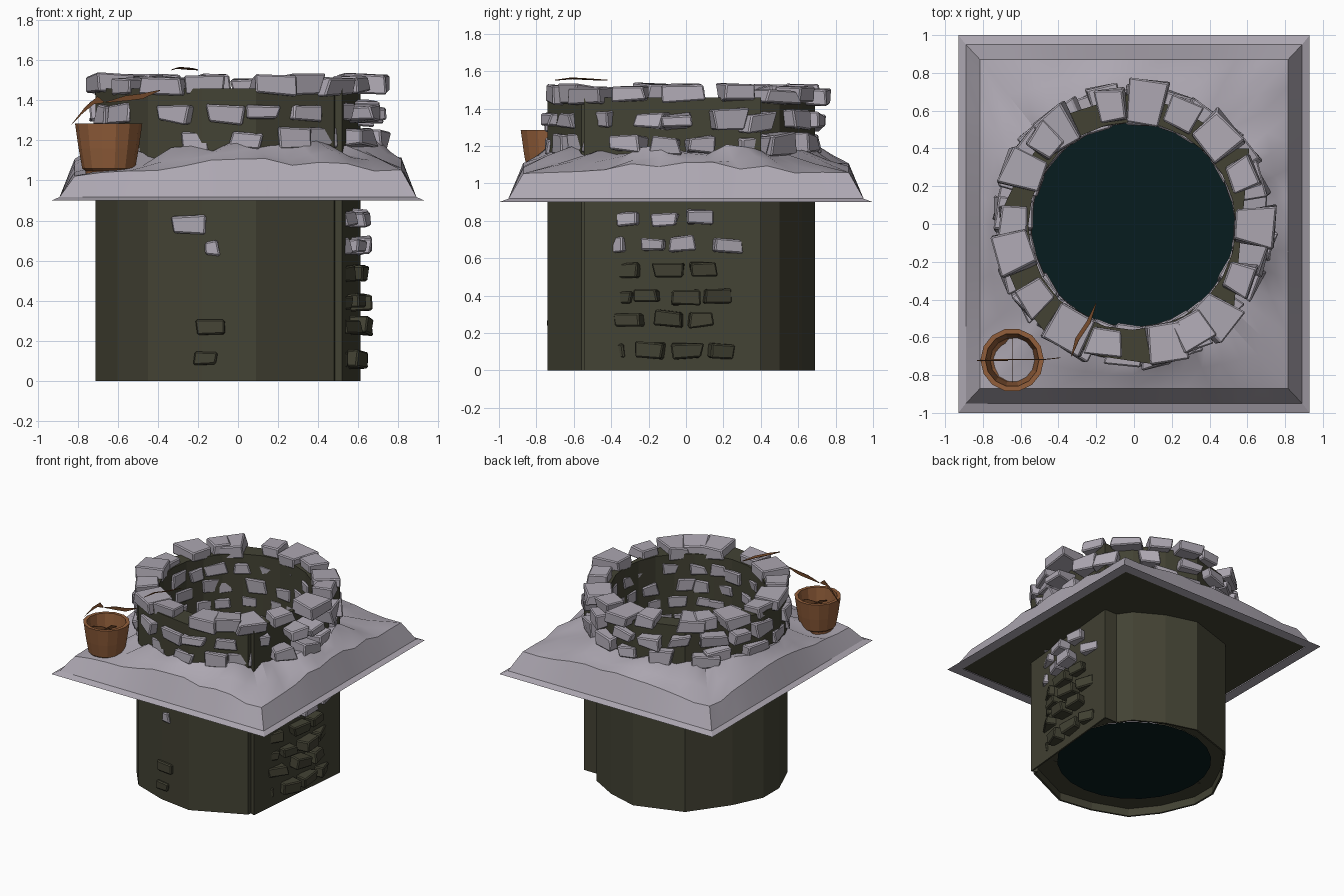
import bpy, bmesh, math, random
from mathutils import Vector, Matrix

if "Cube" in bpy.data.objects:
    bpy.data.objects.remove(bpy.data.objects["Cube"])

random.seed(7)
R = random.uniform


def material(name, rgb):
    m = bpy.data.materials.new(name)
    m.diffuse_color = (*rgb, 1)
    m.use_nodes = True
    m.node_tree.nodes["Principled BSDF"].inputs["Base Color"].default_value = m.diffuse_color
    return m


STONE = material("pale stone", (0.42, 0.39, 0.445))
MORTAR = material("dark olive mortar", (0.056, 0.055, 0.034))
WATER = material("deep teal water", (0.002, 0.012, 0.013))
CLAY = material("terracotta", (0.29, 0.113, 0.043))
TWIG = material("dry brown leaf", (0.16, 0.062, 0.022))


def finish(bm, name, mat):
    me = bpy.data.meshes.new(name)
    bm.to_mesh(me)
    bm.free()
    me.materials.append(mat)
    ob = bpy.data.objects.new(name, me)
    bpy.context.collection.objects.link(ob)
    return ob


def ring_pts(r, n, cx=-0.01, cy=-0.01):
    return [(cx + r * math.cos(2 * math.pi * i / n), cy + r * math.sin(2 * math.pi * i / n)) for i in range(n)]


def holed_prism(name, outer, hole, z0, z1, mat):
    """Extruded outline with a hole through it."""
    cu = bpy.data.curves.new(name, 'CURVE')
    cu.dimensions = '2D'
    cu.fill_mode = 'BOTH'
    cu.extrude = (z1 - z0) / 2
    for pts in (outer, hole):
        sp = cu.splines.new('POLY')
        sp.points.add(len(pts) - 1)
        for p, q in zip(sp.points, pts):
            p.co = (q[0], q[1], 0, 1)
        sp.use_cyclic_u = True
    tmp = bpy.data.objects.new(name + "_outline", cu)
    bpy.context.collection.objects.link(tmp)
    bpy.context.view_layer.update()
    me = bpy.data.meshes.new_from_object(tmp.evaluated_get(bpy.context.evaluated_depsgraph_get()))
    bpy.data.objects.remove(tmp)
    bm = bmesh.new()
    bm.from_mesh(me)
    bmesh.ops.translate(bm, verts=bm.verts, vec=(0, 0, (z0 + z1) / 2))
    bmesh.ops.remove_doubles(bm, verts=bm.verts, dist=1e-4)
    bmesh.ops.recalc_face_normals(bm, faces=bm.faces)
    for f in bm.faces:
        f.smooth = False
        f.material_index = 0
    return finish(bm, name, mat)


# Shaft wall: uneven many-sided outline with one flat panel on the right
outline = [(-.45, -.60), (-.18, -.70), (.09, -.74), (.48, -.56), (.485, -.53), (.52, -.545),
           (.61, .40), (.50, .40), (.43, .50), (.22, .62), (-.02, .69), (-.39, .57),
           (-.60, .28), (-.71, .05), (-.71, -.15), (-.60, -.41)]
holed_prism("well_wall", outline, ring_pts(.55, 24), .06, 1.46, MORTAR)
holed_prism("wall_skirt", outline, [(x * .98, y * .98) for x, y in outline], 0, .06, MORTAR)

# Dark plate under the ground slab
holed_prism("slab_underside", [(-.85, -.92), (.85, -.92), (.85, .92), (-.85, .92)],
            ring_pts(.56, 24), .905, .915, MORTAR)

# Water disc
bm = bmesh.new()
bmesh.ops.create_circle(bm, cap_ends=True, segments=24, radius=.56,
                        matrix=Matrix.Translation((-.01, -.01, .05)))
finish(bm, "water", WATER)


# Stones
def add_stone(bm, ang, r0, r1, width, z, h, jit):
    tmp = bmesh.new()
    bmesh.ops.create_cube(tmp, size=1)
    for v in tmp.verts:
        x, y, zz = v.co
        rad = r0 + (x + .5) * (r1 - r0) + (R(-jit, jit) if x > 0 else R(0, jit * .5))
        v.co = (rad, y * width * (.84 + .24 * (x + .5)) + R(-jit, jit), z + zz * h + R(-jit, jit) * .7)
    bmesh.ops.bevel(tmp, geom=tmp.edges[:], offset=.008, segments=1, affect='EDGES')
    mat = Matrix.Translation((-.005, -.005, 0)) @ Matrix.Rotation(ang, 4, 'Z') @ \
        Matrix.Rotation(R(-.06, .06), 4, 'X')
    bmesh.ops.transform(tmp, matrix=mat, verts=tmp.verts)
    me = bpy.data.meshes.new("tmp")
    tmp.to_mesh(me)
    tmp.free()
    bm.from_mesh(me)
    bpy.data.meshes.remove(me)


def course(bm, n, z, h, r0, r1, fill, jit, phase, dr=.02):
    for i in range(n):
        a = 2 * math.pi * (i + phase + R(-.08, .08)) / n
        w = 2 * math.pi * .63 / n * fill * R(.82, 1.1)
        add_stone(bm, a, r0 + R(-.005, .015), r1 + R(-dr, dr), w, z + R(-.012, .012), h * R(.85, 1.15), jit)


# Upper courses, sticking out inside and outside
bm = bmesh.new()
course(bm, 18, 1.205, .09, .525, .735, .78, .02, .5)
course(bm, 18, 1.34, .092, .525, .74, .78, .02, 0)
finish(bm, "upper_stones", STONE)

# Cap stones alternate big and small
bm = bmesh.new()
for i in range(18):
    big = i % 2 == 0
    add_stone(bm, 2 * math.pi * (i + R(-.1, .1)) / 18, .53 + R(0, .01) + (0 if big else .02),
              (.75 if big else .71) + R(-.02, .02), (.205 if big else .165) * R(.9, 1.05),
              1.475 + R(-.012, .012), .09, .018)
finish(bm, "cap_stones", STONE)


# Lower courses: only the inner faces show, except on the flat panel
def lower(bm, rows):
    for k, z in enumerate(rows):
        for i in range(20):
            ang = 2 * math.pi * (i + .5 * (k % 2) + R(-.08, .08)) / 20
            deg = (math.degrees(ang) + 180) % 360 - 180
            r1 = .66 + R(-.012, .012) if -40 < deg < 22 else .60
            add_stone(bm, ang, .535, r1, .15 * R(.75, 1.15), z + R(-.01, .01), .078 * R(.85, 1.1), .012)


bm = bmesh.new()
lower(bm, (.675, .815, .96, 1.08))
# two pale stones breaking through the front
add_stone(bm, math.atan2(-.70, -.24), .60, .735, .15, .78, .09, .015)
add_stone(bm, math.atan2(-.70, -.13), .62, .728, .06, .66, .07, .015)
finish(bm, "lower_stones", STONE)
bm = bmesh.new()
lower(bm, (.11, .27, .395, .535))
add_stone(bm, math.atan2(-.70, -.13), .62, .732, .14, .27, .07, .01)
add_stone(bm, math.atan2(-.70, -.16), .62, .732, .10, .11, .06, .01)
finish(bm, "mortared_stones", MORTAR)

# Ground slab: flat lip, steep rim, then rough ground rising to the wall
S = 12
loop = []
for a, b in (((-1, -1), (1, -1)), ((1, -1), (1, 1)), ((1, 1), (-1, 1)), ((-1, 1), (-1, -1))):
    for i in range(S):
        t = i / S
        loop.append((a[0] + (b[0] - a[0]) * t, a[1] + (b[1] - a[1]) * t))
N = len(loop)
bm = bmesh.new()
rows = []
heights = []
for i, (u, v) in enumerate(loop):
    middle = 1 - min(abs(u), abs(v))            # 0 at corners, 1 mid-side
    pot = max(0, 1 - math.hypot(u + .9, v + .9) / .9)   # dip beneath the pot
    heights.append((1.05 + .06 * middle - .035 * pot + R(-.015, .015),
                    1.165 + .02 * middle + R(-.03, .03) - .05 * pot, R(-.025, .01) - .02 * pot))
for k in range(7):
    row = []
    for (u, v), (rim, crest, dip) in zip(loop, heights):
        d = math.hypot(u, v)
        rect = lambda x, y, z: Vector((u * x, v * y, z))
        edge = rect(.815, .87, rim)
        near = Vector((u / d * .72 - .01, v / d * .72 - .01, crest))
        row.append(bm.verts.new((
            rect(.85, .92, .90), rect(.93, 1, .90), rect(.89, .95, .918), edge,
            edge.lerp(near, .5) + Vector((0, 0, dip)), near,
            Vector((u / d * .575 - .01, v / d * .575 - .01, 1.17)))[k]))
    rows.append(row)
for ra, rb in zip(rows, rows[1:]):
    for i in range(N):
        j = (i + 1) % N
        bm.faces.new((ra[i], ra[j], rb[j], rb[i]))
bmesh.ops.recalc_face_normals(bm, faces=bm.faces)
if sum(f.normal.z * f.calc_area() for f in bm.faces) < 0:
    bmesh.ops.reverse_faces(bm, faces=bm.faces)
slab = finish(bm, "ground_slab", STONE)
bpy.context.view_layer.objects.active = slab
slab.select_set(True)
bpy.ops.object.shade_smooth_by_angle(angle=math.radians(30))

# Flower pot: turned profile
PX, PY, SEG = -.645, -.72, 14
profile = [(.08, 1.02), (.132, 1.06), (.15, 1.16), (.168, 1.285), (.142, 1.285), (.128, 1.16), (.115, 1.03)]
bm = bmesh.new()
rows = [[bm.verts.new((x, y, z)) for x, y in ring_pts(r, SEG, PX, PY)] for r, z in profile]
for ra, rb in zip(rows, rows[1:]):
    for i in range(SEG):
        j = (i + 1) % SEG
        bm.faces.new((ra[i], ra[j], rb[j], rb[i]))
bmesh.ops.recalc_face_normals(bm, faces=bm.faces)
finish(bm, "flower_pot", CLAY)


# Dry leaves: thin tapering blades
def blade(name, pts, width, side):
    bm = bmesh.new()
    side = Vector(side).normalized()
    last = len(pts) - 1
    pairs = []
    for i, p in enumerate(pts):
        w = width * (.15 + .85 * math.sin(math.pi * i / last)) / 2
        pairs.append((bm.verts.new(Vector(p) + side * w), bm.verts.new(Vector(p) - side * w)))
    for (a, b), (c, d) in zip(pairs, pairs[1:]):
        bm.faces.new((a, b, d, c))
    ob = finish(bm, name, TWIG)
    mod = ob.modifiers.new("thickness", 'SOLIDIFY')
    mod.thickness = .004


blade("leaf_left", [(-.67, -.72, 1.39), (-.71, -.72, 1.40), (-.77, -.72, 1.35), (-.83, -.72, 1.28)],
      .05, (.5, 0, 1))
blade("leaf_right", [(-.66, -.72, 1.39), (-.56, -.72, 1.41), (-.48, -.72, 1.42), (-.39, -.71, 1.45)],
      .03, (-.3, 0, 1))
blade("leaf_back", [(-.64, -.84, 1.2), (-.64, -.76, 1.22), (-.64, -.66, 1.22), (-.64, -.60, 1.2)], .03, (0, .1, 1))
blade("leaf_across", [(-.80, -.72, 1.2), (-.70, -.72, 1.22), (-.56, -.72, 1.22), (-.49, -.72, 1.2)], .03, (.1, 0, 1))
blade("leaf_on_stones", [(-.33, -.70, 1.55), (-.30, -.61, 1.56), (-.24, -.52, 1.555), (-.20, -.42, 1.55)],
      .025, (1, -.4, .3))
